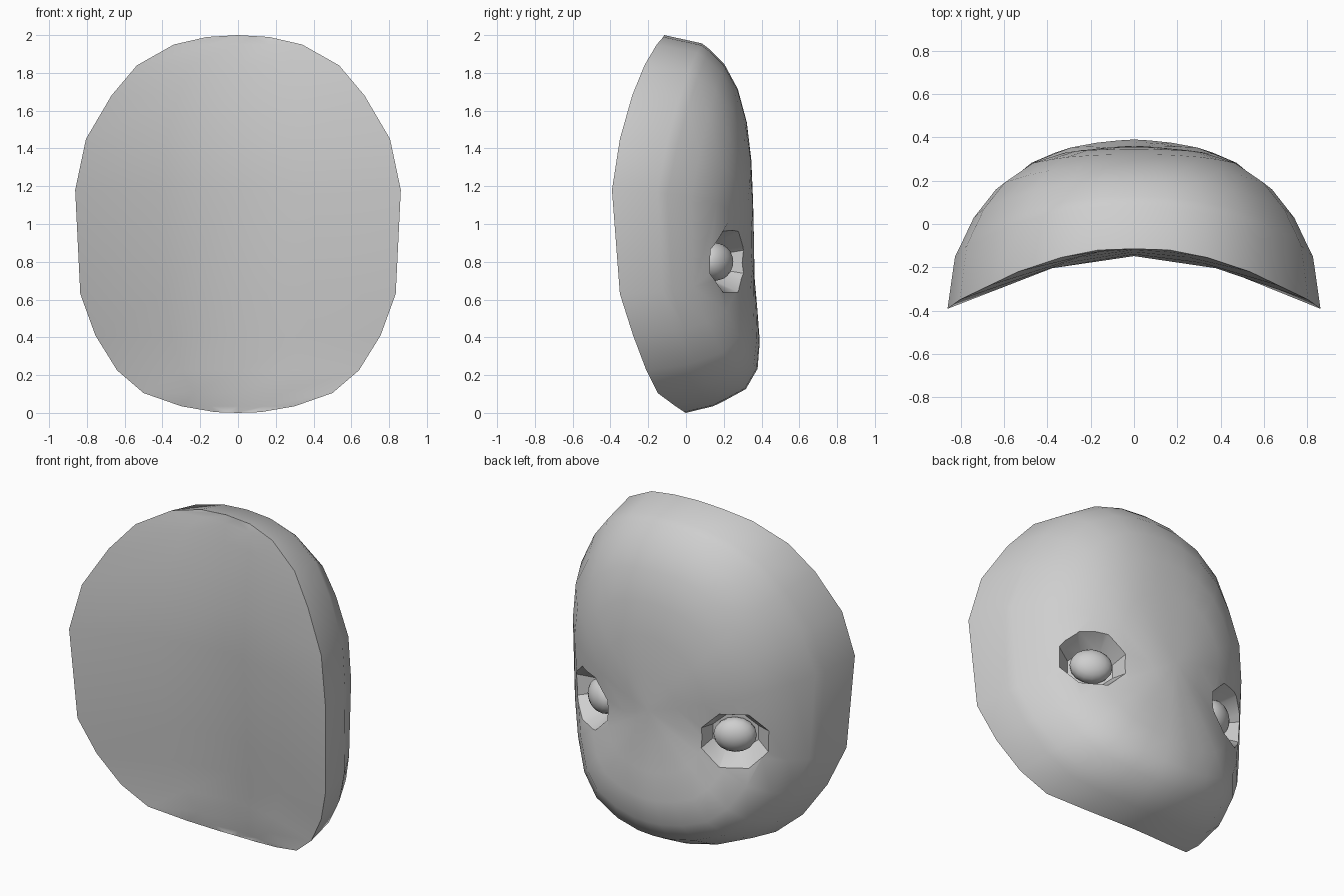
import bpy, bmesh, math
from mathutils import Matrix, Vector

cube = bpy.data.objects.get("Cube")
if cube:
    bpy.data.objects.remove(cube, do_unlink=True)

grey = bpy.data.materials.new("light_grey")
grey.use_nodes = True
grey.diffuse_color = (0.62, 0.62, 0.62, 1)
grey.node_tree.nodes["Principled BSDF"].inputs["Base Color"].default_value = (0.62, 0.62, 0.62, 1)


def make_object(name, bm):
    bmesh.ops.recalc_face_normals(bm, faces=bm.faces)
    mesh = bpy.data.meshes.new(name)
    bm.to_mesh(mesh)
    bm.free()
    mesh.materials.append(grey)
    obj = bpy.data.objects.new(name, mesh)
    bpy.context.collection.objects.link(obj)
    return obj


def activate(obj):
    bpy.ops.object.select_all(action='DESELECT')
    obj.select_set(True)
    bpy.context.view_layer.objects.active = obj


# Left half of the front rim, from top to bottom (x, y, z)
half = [(0, -.115, 2), (.165, -.12, 1.99), (.34, -.155, 1.95), (.535, -.22, 1.84),
        (.67, -.285, 1.68), (.805, -.35, 1.45), (.862, -.392, 1.18), (.835, -.35, .63),
        (.755, -.28, .41), (.64, -.21, .225), (.5, -.15, .105), (.3, -.055, .035), (.12, -.008, .004),
        (0, 0, 0)]
rim_points = half + [(-x, y, z) for x, y, z in half[-2:0:-1]]
count = len(rim_points)
CENTRE_Z = .9
EYE_X, EYE_Z = .475, .8


def back_y(x, z):
    """Depth of the back, with a fuller chin and sunken eye areas."""
    chin = math.exp(-((z - .3) / .3) ** 2) * max(0, 1 - abs(x))
    hollow = math.exp(-((abs(x) - EYE_X) ** 2 + (z - EYE_Z) ** 2) / .05)
    return .36 + .05 * chin - .065 * hollow


def front_y(z):
    """Centre line of the hollow front."""
    if z > 1.3:
        return -.15 + .035 * ((z - 1.3) / .7) ** 2
    return -.15 * z / 1.3


# Mask shell: rings shrink to the back (scale, then depth at sides, crown and chin)
bm = bmesh.new()
rings = [[bm.verts.new(p) for p in rim_points]]
for scale, side, crown, chin in [(.96, .32, .42, .38), (.93, .39, .51, .52), (.86, .56, .67, .8),
                                 (.74, .74, .82, .93), (.58, .88, .92, .96), (.4, .96, .97, .98),
                                 (.2, .99, .99, .99)]:
    ring = []
    for x, y, z in rim_points:
        up = max(0, (z - 1.2) / .8)
        down = max(0, 1 - z / .6) ** 1.5
        depth = side + (crown - side) * up + (chin - side) * down
        nx, nz = x * scale, CENTRE_Z + (z - CENTRE_Z) * scale
        ring.append(bm.verts.new((nx, y + (back_y(nx, nz) - y) * depth, nz)))
    rings.append(ring)
for a, b in zip(rings, rings[1:]):
    for i in range(count):
        j = (i + 1) % count
        bm.faces.new((a[i], a[j], b[j], b[i]))
pole = bm.verts.new((0, .36, CENTRE_Z))
for i in range(count):
    bm.faces.new((rings[-1][i], rings[-1][(i + 1) % count], pole))

# Hollow front: rows across between matching rim points
rim = rings[0]
rows = []
for i in range(1, len(half) - 1):
    x, y, z = half[i]
    c = front_y(z)
    row = [rim[i]]
    for t in (.47, 0, -.47):
        row.append(bm.verts.new((x * t, c + (y - c) * abs(t) ** 1.7, z)))
    rows.append(row + [rim[-i]])
for a, b in zip(rows, rows[1:]):
    for k in range(len(a) - 1):
        bm.faces.new((a[k], a[k + 1], b[k + 1], b[k]))
for row, tip in ((rows[0], rim[0]), (rows[-1], rim[len(half) - 1])):
    for k in range(len(row) - 1):
        bm.faces.new((row[k], row[k + 1], tip))
mask = make_object("mask_shell", bm)

# Eye sockets and eyeballs
for side, name in ((1, "left"), (-1, "right")):
    out = Vector((side * .5, .86, 0)).normalized()
    across = out.cross(Vector((0, 0, 1)))
    frame = Matrix((across, Vector((0, 0, 1)), out)).transposed().to_4x4()
    frame.translation = Vector((side * EYE_X, .215, EYE_Z))

    # Tapered eight-sided cutter
    bm = bmesh.new()
    bmesh.ops.create_cone(bm, cap_ends=True, segments=8, radius1=.13, radius2=.25, depth=.2)
    bm.transform(frame @ Matrix.Diagonal((1.05, .85, 1, 1)) @ Matrix.Rotation(math.pi / 8, 4, 'Z'))
    cutter = make_object(name + "_socket_cutter", bm)
    cutter.hide_render = True
    activate(mask)
    mod = mask.modifiers.new("socket", 'BOOLEAN')
    mod.operation, mod.solver, mod.object = 'DIFFERENCE', 'EXACT', cutter
    bpy.ops.object.modifier_apply(modifier=mod.name)
    bpy.data.objects.remove(cutter, do_unlink=True)

    # Flattened eyeball
    bm = bmesh.new()
    bmesh.ops.create_uvsphere(bm, u_segments=16, v_segments=10, radius=1)
    bm.transform(frame @ Matrix.Translation((0, 0, -.065)) @ Matrix.Diagonal((.12, .1, .08, 1)))
    eye = make_object(name + "_eyeball", bm)
    activate(eye)
    bpy.ops.object.shade_smooth()

activate(mask)
bpy.ops.object.shade_smooth_by_angle(angle=math.radians(38))
